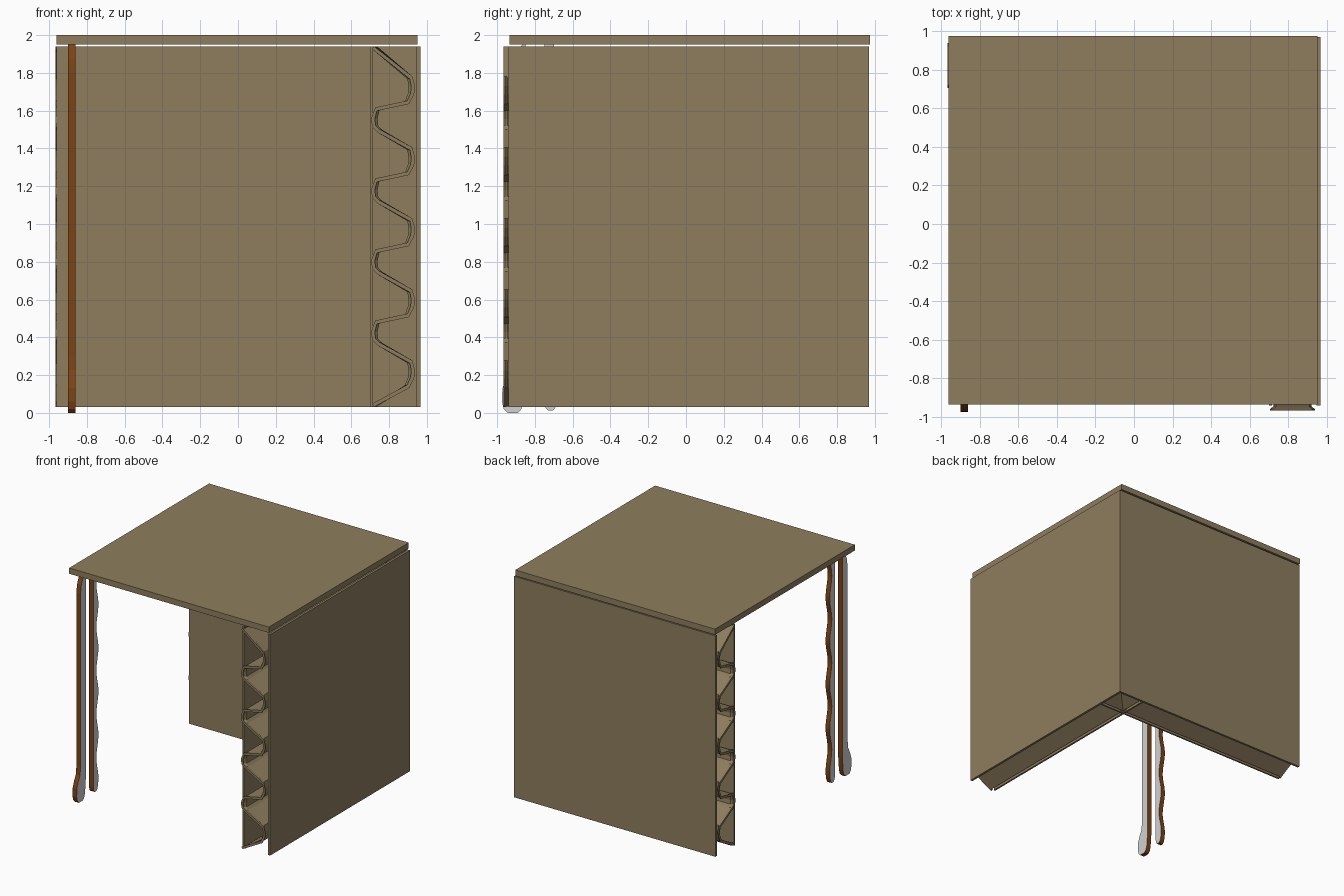
import bpy, bmesh, math

if "Cube" in bpy.data.objects:
    bpy.data.objects.remove(bpy.data.objects["Cube"])


def mat(name, col):
    m = bpy.data.materials.new(name)
    m.diffuse_color = (*col, 1)
    m.use_nodes = True
    m.node_tree.nodes["Principled BSDF"].inputs["Base Color"].default_value = m.diffuse_color
    return m


TAN = mat("cardboard_tan", (0.27, 0.207, 0.112))
BROWN = mat("edge_brown", (0.20, 0.054, 0.007))
GREY = mat("pale_grey", (0.64, 0.64, 0.65))


def finish(bm, name, mats):
    bmesh.ops.recalc_face_normals(bm, faces=bm.faces)
    me = bpy.data.meshes.new(name)
    bm.to_mesh(me)
    bm.free()
    ob = bpy.data.objects.new(name, me)
    bpy.context.collection.objects.link(ob)
    for m in mats:
        me.materials.append(m)
    return ob


def box(name, x0, x1, y0, y1, z0, z1):
    bm = bmesh.new()
    bmesh.ops.create_cube(bm, size=1)
    for v in bm.verts:
        v.co.x = x1 if v.co.x > 0 else x0
        v.co.y = y1 if v.co.y > 0 else y0
        v.co.z = z1 if v.co.z > 0 else z0
    return finish(bm, name, [TAN])


# table top and flat liner sheets
Z0, Z1 = 0.03, 1.94
box("table_top", -0.96, 0.95, -0.935, 0.975, 1.95, 2.0)
box("right_outer_sheet", 0.945, 0.965, -0.94, 0.97, Z0, Z1)
box("right_inner_sheet", 0.70, 0.715, -0.94, 0.95, Z0, Z1)
box("back_outer_sheet", -0.96, 0.945, 0.95, 0.97, Z0, Z1)
box("back_inner_sheet", -0.96, 0.945, 0.70, 0.715, Z0, Z1)


# fluted core: wavy strip profile lofted along the wall, flared at the open end
def wave_path():
    pts = [(-1.0, Z0 + 0.01)]
    for i in range(5):
        zp = 0.225 + i * 0.376
        pts += [(0.75, zp - 0.085), (0.96, zp - 0.04), (1.0, zp), (0.9, zp + 0.045)]
        if i < 4:
            zt = zp + 0.195
            pts += [(-0.72, zt - 0.055), (-0.96, zt - 0.03), (-1.0, zt + 0.01),
                    (-0.85, zt + 0.06)]
    pts.append((-1.0, Z1 - 0.005))
    return pts


def flute(name, swap):
    path = wave_path()
    n = len(path)
    bm = bmesh.new()
    rings = []
    for v, amp, t in ((-0.967, 0.106, 0.010), (-0.958, 0.106, 0.010),
                      (-0.945, 0.09, 0.008), (0.945, 0.09, 0.008)):
        c = [(0.821 + a * amp, z) for a, z in path]
        sides = ([], [])
        for i in range(n):
            a, b = c[max(i - 1, 0)], c[min(i + 1, n - 1)]
            dx, dz = b[0] - a[0], b[1] - a[1]
            d = math.hypot(dx, dz)
            for s, lst in zip((1, -1), sides):
                u = c[i][0] + s * t * dz / d
                z = min(max(c[i][1] - s * t * dx / d, Z0), Z1)
                lst.append(bm.verts.new((v, u, z) if swap else (u, v, z)))
        rings.append(sides[0] + sides[1][::-1])
    m = 2 * n
    for r, q in zip(rings, rings[1:]):
        for i in range(m):
            j = (i + 1) % m
            bm.faces.new((r[i], r[j], q[j], q[i]))
    for r in (rings[0], rings[-1]):
        for i in range(n - 1):
            bm.faces.new((r[i], r[i + 1], r[m - 2 - i], r[m - 1 - i]))
    finish(bm, name, [TAN])


flute("right_fluted_core", False)
flute("back_fluted_core", True)


# front left leg pieces: thin plates, grey on the flat sides and brown on the rim
def plate(name, rows, x0=-0.90, x1=-0.86):
    bm = bmesh.new()
    grid = [[bm.verts.new((x, y, z)) for x, y in
             ((x0, a), (x1, a), (x1, b), (x0, b))] for z, a, b in rows]
    for r, q in zip(grid, grid[1:]):
        for i in range(4):
            j = (i + 1) % 4
            f = bm.faces.new((r[i], r[j], q[j], q[i]))
            f.material_index = 1 if i in (1, 3) else 0
    bm.faces.new(grid[0])
    bm.faces.new(grid[-1])
    finish(bm, name, [BROWN, GREY])


# leg with a rounded foot
plate("front_leg", [
    (0.0, -0.945, -0.89), (0.02, -0.965, -0.872), (0.06, -0.975, -0.86),
    (0.13, -0.972, -0.855), (0.18, -0.955, -0.85), (0.23, -0.93, -0.85),
    (0.30, -0.922, -0.85), (1.80, -0.922, -0.85), (1.87, -0.912, -0.85),
    (1.92, -0.89, -0.85), (1.95, -0.865, -0.85)])

# leg with a rippled rear edge
rows = [(0.012, -0.73, -0.705), (0.03, -0.745, -0.69)]
N = 60
for k in range(N + 1):
    z = 0.06 + 1.85 * k / N
    rows.append((z, -0.748, -0.692 - 0.014 * math.cos(2 * math.pi * (z - 0.3) / 0.376)))
rows.append((1.95, -0.748, -0.70))
plate("rear_leg_rippled", rows)
